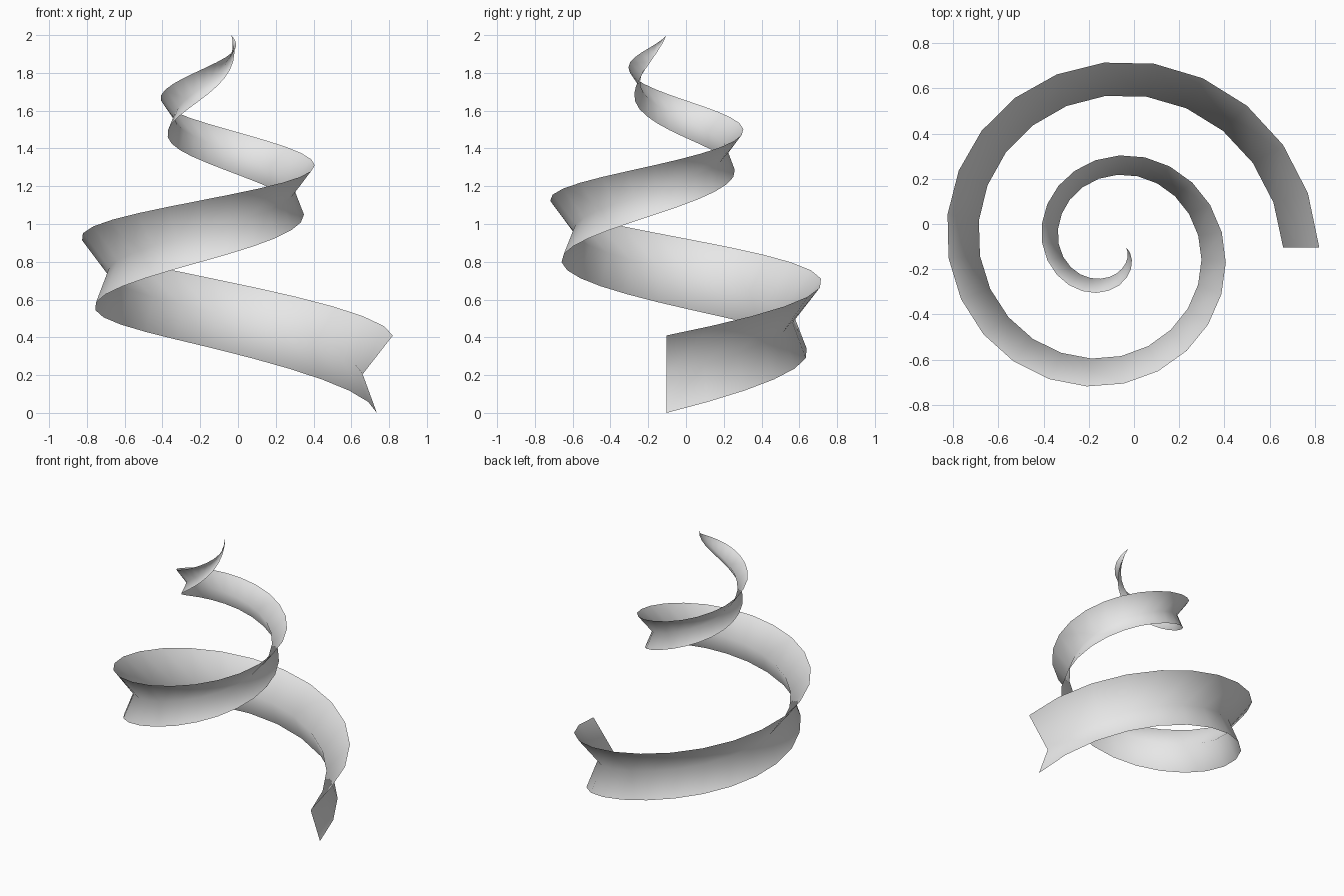
import bpy
import bmesh
import math

cube = bpy.data.objects.get("Cube")
if cube:
    bpy.data.objects.remove(cube, do_unlink=True)

SEGMENTS = 47
TURNS = 2
CENTRE = (-0.105, -0.103)

# Guide values at every quarter turn, from the wide base to the pointed tip
OUTER_RADIUS = [0.925, 0.82, 0.722, 0.613, 0.507, 0.402, 0.298, 0.19, 0.07]
CREASE_RADIUS = [0.765, 0.672, 0.582, 0.49, 0.4, 0.317, 0.225, 0.13, 0.07]
LOWER_RADIUS = [0.84, 0.744, 0.652, 0.553, 0.45, 0.357, 0.262, 0.16, 0.07]
UPPER_HEIGHT = [0.41, 0.705, 0.942, 1.143, 1.326, 1.515, 1.69, 1.86, 2.0]
LOWER_HEIGHT = [0.0, 0.335, 0.575, 0.825, 1.07, 1.3, 1.505, 1.735, 2.0]


def sample(keys, t):
    """Smooth curve through evenly spaced keys, t from zero to one."""
    last = len(keys) - 1
    i = min(int(t * last), last - 1)
    u = t * last - i
    a, b = keys[i], keys[i + 1]
    before = keys[i - 1] if i > 0 else 2 * a - b
    after = keys[i + 2] if i + 2 <= last else 2 * b - a
    slope_a, slope_b = (b - before) / 2, (after - a) / 2
    ease = u * u * (3 - 2 * u)
    return (a + (b - a) * ease
            + slope_a * u * (1 - u) ** 2
            - slope_b * u * u * (1 - u))


def profile(t):
    """V-shaped section as radius and height, from lower to upper edge."""
    low, high = sample(LOWER_HEIGHT, t), sample(UPPER_HEIGHT, t)
    return [(sample(LOWER_RADIUS, t), low),
            (sample(CREASE_RADIUS, t), (low + high) / 2),
            (sample(OUTER_RADIUS, t), high)]


# Spiral ribbon: sweep the shrinking section around the axis
bm = bmesh.new()
rows = []
for step in range(SEGMENTS + 1):
    t = step / SEGMENTS
    angle = t * TURNS * math.tau
    rows.append([bm.verts.new((CENTRE[0] + r * math.cos(angle),
                               CENTRE[1] + r * math.sin(angle), z))
                 for r, z in profile(t)])
for near, far in zip(rows, rows[1:]):
    for k in range(len(near) - 1):
        bm.faces.new((near[k], far[k], far[k + 1], near[k + 1]))

# Close the ribbon to a single point at the tip
bmesh.ops.remove_doubles(bm, verts=rows[-1], dist=0.001)
for face in bm.faces:
    face.smooth = True

mesh = bpy.data.meshes.new("spiral_ribbon")
bm.to_mesh(mesh)
bm.free()
ribbon = bpy.data.objects.new("spiral_ribbon", mesh)
bpy.context.collection.objects.link(ribbon)

# Plain light grey finish
grey = bpy.data.materials.new("light_grey")
grey.use_nodes = True
colour = (0.8, 0.8, 0.8, 1.0)
grey.diffuse_color = colour
grey.node_tree.nodes["Principled BSDF"].inputs["Base Color"].default_value = colour
mesh.materials.append(grey)
